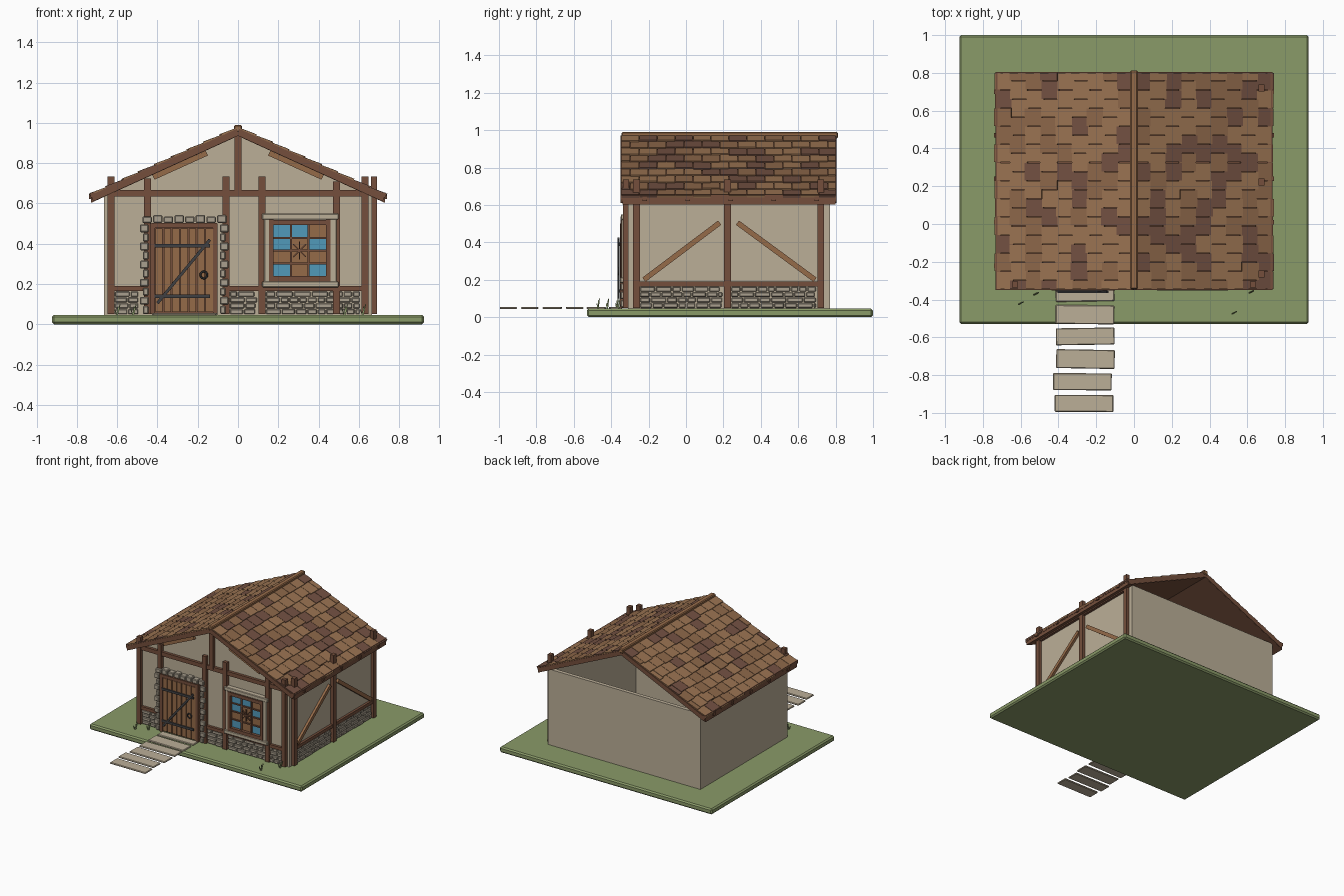
import bpy, bmesh, math, random
from mathutils import Matrix, Vector

random.seed(4)
cube = bpy.data.objects.get("Cube")
if cube:
    bpy.data.objects.remove(cube)


def material(name, r, g, b):
    m = bpy.data.materials.new(name)
    m.use_nodes = True
    col = [(c / 255) ** 2.2 for c in (r, g, b)] + [1]
    m.diffuse_color = col
    m.node_tree.nodes["Principled BSDF"].inputs["Base Color"].default_value = col
    return m


GRASS = material("grass green", 137, 153, 104)
PLASTER = material("plaster beige", 186, 173, 150)
STONE = material("stone grey", 168, 158, 141)
TILE_LIGHT = material("tile light brown", 153, 115, 83)
TILE_MID = material("tile mid brown", 140, 103, 75)
TILE_DARK = material("tile dark brown", 114, 82, 68)
TIMBER = material("timber brown", 116, 80, 62)
WOOD = material("warm wood", 148, 106, 74)
METAL = material("dark metal", 66, 66, 68)
GLASS = material("blue glass", 82, 152, 184)

FRONT, SIDE = Vector((0, -1, 0)), Vector((1, 0, 0))


class Part:
    """Collects boxes and bars into one named mesh object."""

    def __init__(self, name, *mats):
        self.name, self.mats, self.bm = name, mats, bmesh.new()

    def cube(self, matrix, mat=0):
        for v in bmesh.ops.create_cube(self.bm, size=1, matrix=matrix)["verts"]:
            for f in v.link_faces:
                f.material_index = mat

    def box(self, x0, x1, y0, y1, z0, z1, mat=0, turn=0):
        mid = Vector((x0 + x1, y0 + y1, z0 + z1)) / 2
        self.cube(Matrix.Translation(mid) @ Matrix.Rotation(turn, 4, 'Z')
                  @ Matrix.Diagonal((x1 - x0, y1 - y0, z1 - z0, 1)), mat)

    def bar(self, p, q, width, depth, normal, mat=0):
        p, q = Vector(p), Vector(q)
        d = (q - p).normalized()
        rot = Matrix((normal.cross(d), normal, d)).transposed().to_4x4()
        self.cube(Matrix.Translation((p + q) / 2) @ rot
                  @ Matrix.Diagonal((width, depth, (q - p).length, 1)), mat)

    def prism(self, profile, y0, y1):
        face = self.bm.faces.new([self.bm.verts.new((x, y0, z)) for x, z in profile])
        new = bmesh.ops.extrude_face_region(self.bm, geom=[face])["geom"]
        bmesh.ops.translate(self.bm, vec=(0, y1 - y0, 0),
                            verts=[g for g in new if isinstance(g, bmesh.types.BMVert)])
        bmesh.ops.recalc_face_normals(self.bm, faces=self.bm.faces[:])

    def finish(self, bevel=0):
        me = bpy.data.meshes.new(self.name)
        self.bm.to_mesh(me)
        self.bm.free()
        for m in self.mats:
            me.materials.append(m)
        ob = bpy.data.objects.new(self.name, me)
        bpy.context.collection.objects.link(ob)
        if bevel:
            mod = ob.modifiers.new("Bevel", 'BEVEL')
            mod.width, mod.segments = bevel, 1
        return ob


SLOPE = 0.4545
ANGLE = math.atan(SLOPE)

# Ground slab
p = Part("ground", GRASS)
p.box(-.925, .925, -.53, 1, 0, .045)
p.finish(.01)

# Plaster walls, with a gable at the front only
p = Part("front_wall", PLASTER)
p.prism([(-.665, .04), (.665, .04), (.665, .638), (0, .94), (-.665, .638)], -.31, -.285)
p.finish()
p = Part("plain_walls", PLASTER)
p.box(-.665, .665, .74, .77, .04, .64)
for s in (-1, 1):
    p.box(s * .65 - .015, s * .65 + .015, -.285, .74, .04, .635)
p.finish()

# Roof deck, eave beams, bargeboards and ridge
EAVE = .73
drop = EAVE * SLOPE
p = Part("roof_deck", TIMBER)
p.prism([(-EAVE, .935 - drop), (0, .935), (EAVE, .935 - drop),
         (EAVE, .963 - drop), (0, .963), (-EAVE, .963 - drop)], -.34, .8)
p.finish()
p = Part("roof_trim", TIMBER)
for s in (-1, 1):
    p.box(s * .72 - .012, s * .72 + .012, -.35, .805, .63, .655)
    for y in (-.335, .79):
        p.bar((0, y, .955), (s * .725, y, .955 - .725 * SLOPE), .034, .03, FRONT)
    for i in range(5):
        y = -.22 + i * .23
        p.box(s * .715 - .025, s * .715 + .025, y - .012, y + .012, .622, .645)
p.finish()
p = Part("ridge_pole", WOOD)
p.box(-.02, .02, -.345, .812, .955, .99)
p.finish(.006)

# Staggered roof tiles
p = Part("roof_tiles", TILE_LIGHT, TILE_MID, TILE_DARK)
courses, step = 9, .096
for s in (-1, 1):
    for i in range(courses):
        y = -.345 - (i % 2) * step / 2
        while y < .79:
            y0, y1 = max(y, -.345), min(y + step - .003, .8)
            y += step
            if y1 - y0 < .015:
                continue
            x = (i + .5) * .081 + random.uniform(-.006, .006)
            place = Matrix.Translation((s * x, (y0 + y1) / 2, .975 - x * SLOPE))
            tilt = Matrix.Rotation(s * (ANGLE - .07), 4, 'Y')
            p.cube(place @ tilt @ Matrix.Diagonal((.096, y1 - y0, .012, 1)),
                   random.choices((0, 1, 2), (5, 3, 2))[0])
p.finish()

# Front timber frame
p = Part("front_timbers", TIMBER)
for x, top in ((-.63, .735), (-.45, .725), (-.06, .735), (.12, .735), (.49, .71), (.63, .735)):
    p.box(x - .017, x + .017, -.337, -.305, .05, top)
p.box(-.017, .017, -.335, -.305, .65, .95)
p.box(-.62, .62, -.332, -.305, .635, .667)
for x0, x1 in ((-.62, -.45), (-.06, .62)):
    p.box(x0, x1, -.33, -.305, .165, .19)
p.finish()
p = Part("gable_braces", WOOD)
for s in (-1, 1):
    p.bar((s * .42, -.318, .73), (s * .155, -.318, .85), .026, .026, FRONT)
p.finish()

# Right-hand side timber frame
p = Part("side_timbers", TIMBER)
for y in (-.265, .222, .72):
    p.box(.66, .69, y - .018, y + .018, .05, .735)
p.box(.66, .684, -.265, .72, .165, .19)
p.box(.66, .684, -.265, .72, .615, .64)
p.finish()
p = Part("side_braces", WOOD)
for y0, y1 in ((-.225, .18), (.69, .275)):
    p.bar((.672, y0, .2), (.672, y1, .505), .028, .022, SIDE)
p.finish()


# Rubble stone footing
def rubble(part, a, b, along_x):
    for row in range(4):
        z, t = .05 + row * .029, a
        while t < b - .015:
            e = min(t + random.uniform(.04, .09), b)
            out = random.uniform(.01, .017)
            if along_x:
                part.box(t, e - .006, -.31 - out, -.305, z, z + .025)
            else:
                part.box(.66, .665 + out, t, e - .006, z, z + .025)
            t = e


p = Part("stone_footing", STONE)
for a, b in ((-.61, -.49), (-.04, .1), (.14, .61)):
    rubble(p, a, b, True)
for a, b in ((-.245, .2), (.243, .7)):
    rubble(p, a, b, False)
p.finish(.004)

# Door with planks, iron straps and stone surround
p = Part("door", WOOD, TIMBER)
p.box(-.43, -.105, -.335, -.305, .05, .5, 1)
for i in range(7):
    x = -.41 + i * .0415
    p.box(x, x + .036, -.35, -.33, .06, .475)
for x in (-.425, -.113):
    p.box(x - .012, x + .012, -.352, -.33, .05, .5, 1)
p.box(-.43, -.105, -.352, -.33, .478, .502, 1)
p.finish()
p = Part("door_iron", METAL)
for z in (.14, .39):
    p.box(-.415, -.14, -.358, -.348, z - .009, z + .009)
p.bar((-.4, -.36, .105), (-.14, -.36, .42), .015, .01, FRONT)
p.finish()
bpy.ops.mesh.primitive_torus_add(major_radius=.017, minor_radius=.005, major_segments=14,
                                 minor_segments=6, location=(-.17, -.362, .245),
                                 rotation=(math.pi / 2, 0, 0))
ring = bpy.context.object
ring.name = "door_ring"
ring.data.materials.append(METAL)
bpy.ops.object.shade_smooth_by_angle()

p = Part("door_stones", STONE)
for x, s in ((-.445, -1), (-.09, 1)):
    for i in range(10):
        w = .042 if i % 2 else .028
        z = .052 + i * .045
        p.box(min(x, x + s * w), max(x, x + s * w), -.35, -.305, z, z + .039)
for i in range(8):
    x = -.475 + i * .053
    p.box(x, x + .047, -.35, -.305, .503, .536 + .006 * (i % 2))
p.finish(.005)

# Window: plaster surround, timber frame, coloured panes and lattice
p = Part("window_surround", PLASTER)
for x in (.15, .47):
    p.box(x - .02, x + .02, -.345, -.305, .2, .53)
p.box(.12, .5, -.348, -.305, .52, .55)
p.box(.12, .5, -.352, -.305, .183, .213)
p.finish(.004)
p = Part("window_frame", TIMBER)
for x in (.165, .448):
    p.box(x - .012, x + .012, -.35, -.305, .213, .52)
for z in (.226, .505):
    p.box(.153, .46, -.35, -.305, z - .013, z + .013)
p.finish()
p = Part("window_panes", GLASS, WOOD)
for row, pattern in enumerate(("bbw", "bwb", "www", "bwb")):
    for col, kind in enumerate(pattern):
        x, z = .177 + col * .0865, .429 - row * .0633
        p.box(x, x + .0865, -.326, -.318, z, z + .0633, "bw".index(kind))
p.box(.177, .436, -.319, -.305, .239, .492, 1)
p.finish()
p = Part("window_lattice", TIMBER)
for i in (1, 2):
    x = .177 + i * .0865
    p.box(x - .005, x + .005, -.336, -.322, .239, .492)
for i in (1, 2, 3):
    z = .239 + i * .0633
    p.box(.177, .436, -.334, -.322, z - .005, z + .005)
for i in range(4):
    a = i * math.pi / 4
    d = Vector((math.cos(a), 0, math.sin(a))) * .045
    c = Vector((.306, -.335, .366))
    p.bar(c - d, c + d, .006, .008, FRONT)
p.finish()

# Doorstep and path slabs
p = Part("path_slabs", PLASTER)
for y0, y1 in ((-.41, -.345), (-.53, -.43), (-.64, -.55), (-.765, -.665), (-.88, -.79), (-.995, -.905)):
    dx = random.uniform(-.008, .008)
    p.box(-.42 + dx, -.11 + dx, y0, y1, .043, .055, 0, random.uniform(-.018, .018))
p.finish(.004)

# Grass tufts
p = Part("grass_tufts", GRASS)
for x, y in ((-.6, -.42), (-.52, -.37), (.53, -.47), (.62, -.36)):
    for lean in (-.012, .004, .014):
        p.bar((x, y, .04), (x + lean, y + lean / 2, .085 + lean), .005, .005, FRONT)
p.finish()
